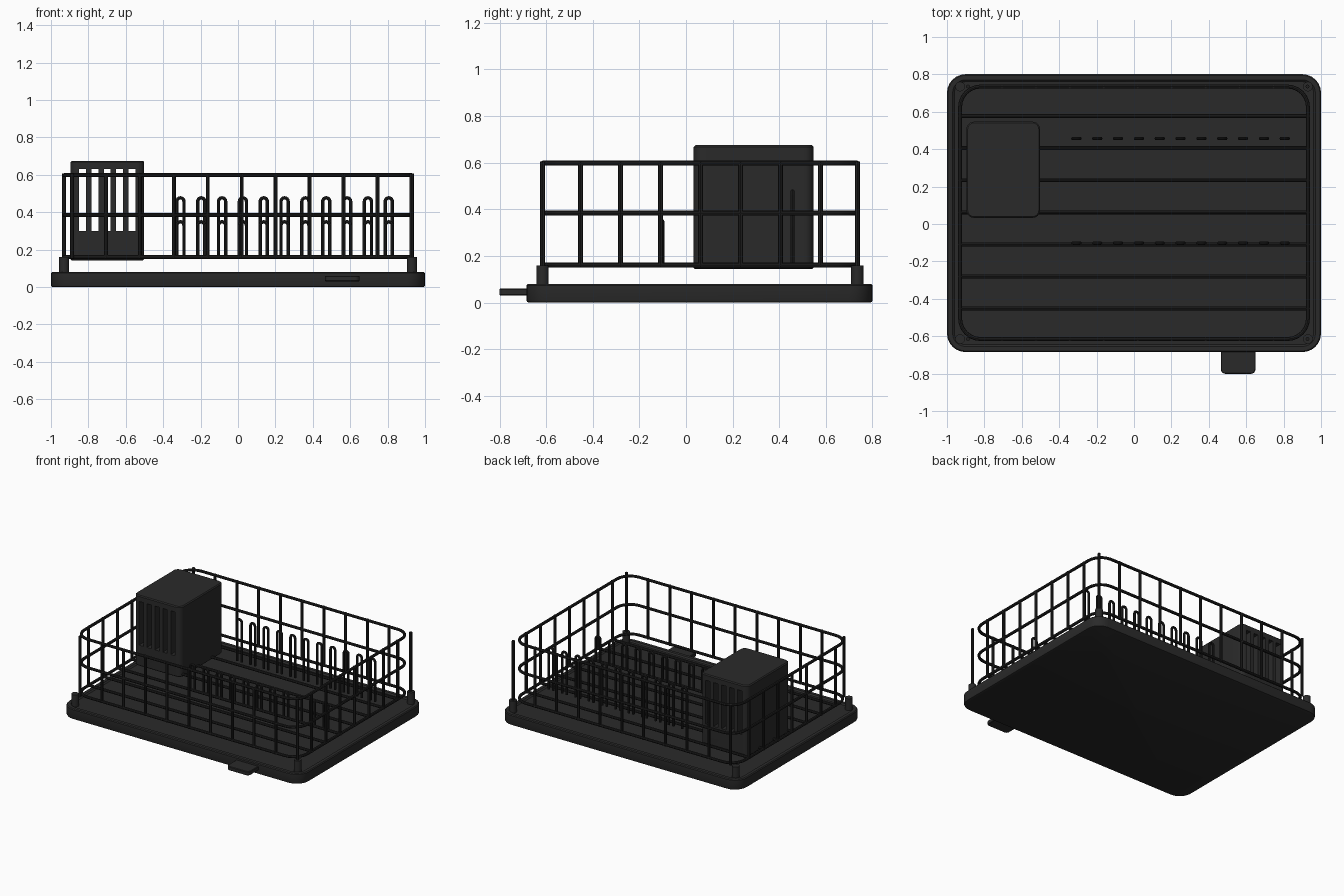
import bpy
import bmesh
import math
from mathutils import Vector

cube = bpy.data.objects.get("Cube")
if cube:
    bpy.data.objects.remove(cube, do_unlink=True)


def material(name, value):
    mat = bpy.data.materials.new(name)
    mat.use_nodes = True
    mat.diffuse_color = (value, value, value, 1)
    mat.node_tree.nodes["Principled BSDF"].inputs["Base Color"].default_value = (value, value, value, 1)
    return mat


CHARCOAL = material("charcoal plastic", 0.023)
BLACK = material("black wire", 0.014)
MID_Y = 0.06              # centre of the basket
HALF_X, HALF_Y = 0.93, 0.675
FLOOR, MIDDLE, TOP = 0.161, 0.384, 0.598   # basket rail heights
WIRE = 0.0105


def rounded_outline(cx, cy, hx, hy, r, steps=6):
    """Counter-clockwise points of a rounded rectangle."""
    points = []
    for quarter, (sx, sy) in enumerate([(1, 1), (-1, 1), (-1, -1), (1, -1)]):
        for i in range(steps + 1):
            a = (quarter + i / steps) * math.pi / 2
            points.append((cx + sx * (hx - r) + r * math.cos(a),
                           cy + sy * (hy - r) + r * math.sin(a)))
    return points


def finish(obj, mat):
    obj.data.materials.clear()
    obj.data.materials.append(mat)
    bpy.ops.object.select_all(action="DESELECT")
    obj.select_set(True)
    bpy.context.view_layer.objects.active = obj
    bpy.ops.object.shade_smooth_by_angle(angle=math.radians(35))


def add_mesh(name, bm):
    bmesh.ops.recalc_face_normals(bm, faces=bm.faces)
    mesh = bpy.data.meshes.new(name)
    bm.to_mesh(mesh)
    bm.free()
    obj = bpy.data.objects.new(name, mesh)
    bpy.context.collection.objects.link(obj)
    return obj


def rounded_solid(name, cx, cy, hx, hy, r, profile):
    """Stack rounded outlines following (inset, height) steps."""
    bm = bmesh.new()
    loops = []
    for inset, z in profile:
        outline = rounded_outline(cx, cy, hx - inset, hy - inset, max(r - inset, 0.005))
        loops.append([bm.verts.new((x, y, z)) for x, y in outline])
    for low, high in zip(loops, loops[1:]):
        for i in range(len(low)):
            j = (i + 1) % len(low)
            bm.faces.new((low[i], low[j], high[j], high[i]))
    bm.faces.new(loops[0][::-1])
    bm.faces.new(loops[-1])
    return add_mesh(name, bm)


def wires(name, paths, radius=WIRE, closed=False):
    """Round wire following each path, turned into one mesh."""
    curve = bpy.data.curves.new(name, "CURVE")
    curve.dimensions = "3D"
    curve.bevel_depth = radius
    curve.bevel_resolution = 2
    curve.use_fill_caps = True
    for path in paths:
        spline = curve.splines.new("POLY")
        spline.points.add(len(path) - 1)
        for point, co in zip(spline.points, path):
            point.co = (*co, 1)
        spline.use_cyclic_u = closed
    temp = bpy.data.objects.new(name + "_path", curve)
    bpy.context.collection.objects.link(temp)
    graph = bpy.context.evaluated_depsgraph_get()
    mesh = bpy.data.meshes.new_from_object(temp.evaluated_get(graph))
    bpy.data.objects.remove(temp, do_unlink=True)
    obj = bpy.data.objects.new(name, mesh)
    bpy.context.collection.objects.link(obj)
    finish(obj, BLACK)


def cut(obj, cutter):
    cutter.hide_render = True
    mod = obj.modifiers.new("cut", "BOOLEAN")
    mod.operation = "DIFFERENCE"
    mod.solver = "EXACT"
    mod.object = cutter
    bpy.context.view_layer.objects.active = obj
    bpy.ops.object.modifier_apply(modifier=mod.name)
    bpy.data.objects.remove(cutter, do_unlink=True)


# Drip tray with a slightly raised rim, and its drain spout
tray = rounded_solid("drip_tray", 0, 0.058, 1, 0.743, 0.1, [
    (0.01, 0), (0.003, 0.003), (0, 0.01), (0, 0.074), (0.006, 0.08), (0.03, 0.08), (0.04, 0.071)])
finish(tray, CHARCOAL)
spout = rounded_solid("drain_spout", 0.557, -0.72, 0.093, 0.081, 0.025, [
    (0.004, 0.03), (0, 0.034), (0, 0.056), (0.004, 0.06)])
finish(spout, CHARCOAL)

# Feet
corners = [(sx * HALF_X, MID_Y + sy * HALF_Y) for sx in (-1, 1) for sy in (-1, 1)]
for number, (x, y) in enumerate(corners, 1):
    bm = bmesh.new()
    bmesh.ops.create_cone(bm, cap_ends=True, segments=20, radius1=0.026, radius2=0.026, depth=0.1)
    bmesh.ops.translate(bm, verts=bm.verts, vec=Vector((x, y, 0.11)))
    finish(add_mesh(f"foot_{number}", bm), CHARCOAL)

# Three rounded basket rails
outline = rounded_outline(0, MID_Y, HALF_X, HALF_Y, 0.11)
wires("basket_rails", [[(x, y, z) for x, y in outline] for z in (FLOOR, MIDDLE, TOP)], closed=True)

# Evenly spaced upright wires on all four walls, and floor wires
xs = [-0.888 + 0.1816 * i for i in range(11)]
ys = [-0.452 + 0.1715 * i for i in range(7)]
uprights = [(x, MID_Y + s * HALF_Y) for x in xs for s in (-1, 1)]
uprights += [(s * HALF_X, y) for y in ys for s in (-1, 1)]
wires("wall_wires", [[(x, y, FLOOR - 0.008), (x, y, TOP + 0.008)] for x, y in uprights])
wires("floor_wires", [[(-HALF_X, y, FLOOR), (HALF_X, y, FLOOR)] for y in ys])


# Two rows of hairpin plate holders
def hairpin(x, y, top, r=0.019):
    arc = [(x - r * math.cos(a), y, top - r + r * math.sin(a))
           for a in (math.pi * i / 8 for i in range(9))]
    return [(x - r, y, FLOOR)] + arc + [(x + r, y, FLOOR)]


pin_xs = [-0.308 + 0.1114 * i for i in range(11)]
for name, y, top in (("short_plate_holders", -0.102, 0.349), ("tall_plate_holders", 0.457, 0.477)):
    wires(name, [hairpin(x, y, top) for x in pin_xs], radius=0.009)

# Cutlery box with slots running from front to back
CUP_X, CUP_Y = -0.699, 0.29
cup = rounded_solid("cutlery_box", CUP_X, CUP_Y, 0.197, 0.257, 0.04, [
    (0.006, 0.143), (0, 0.149), (0, 0.668), (0.007, 0.675)])
bm = bmesh.new()
for i in range(-2, 3):
    made = bmesh.ops.create_cube(bm, size=1)["verts"]
    bmesh.ops.scale(bm, verts=made, vec=Vector((0.037, 0.7, 0.33)))
    bmesh.ops.translate(bm, verts=made, vec=Vector((CUP_X + i * 0.0665, CUP_Y, 0.465)))
cut(cup, add_mesh("slot_cutter", bm))
finish(cup, CHARCOAL)
